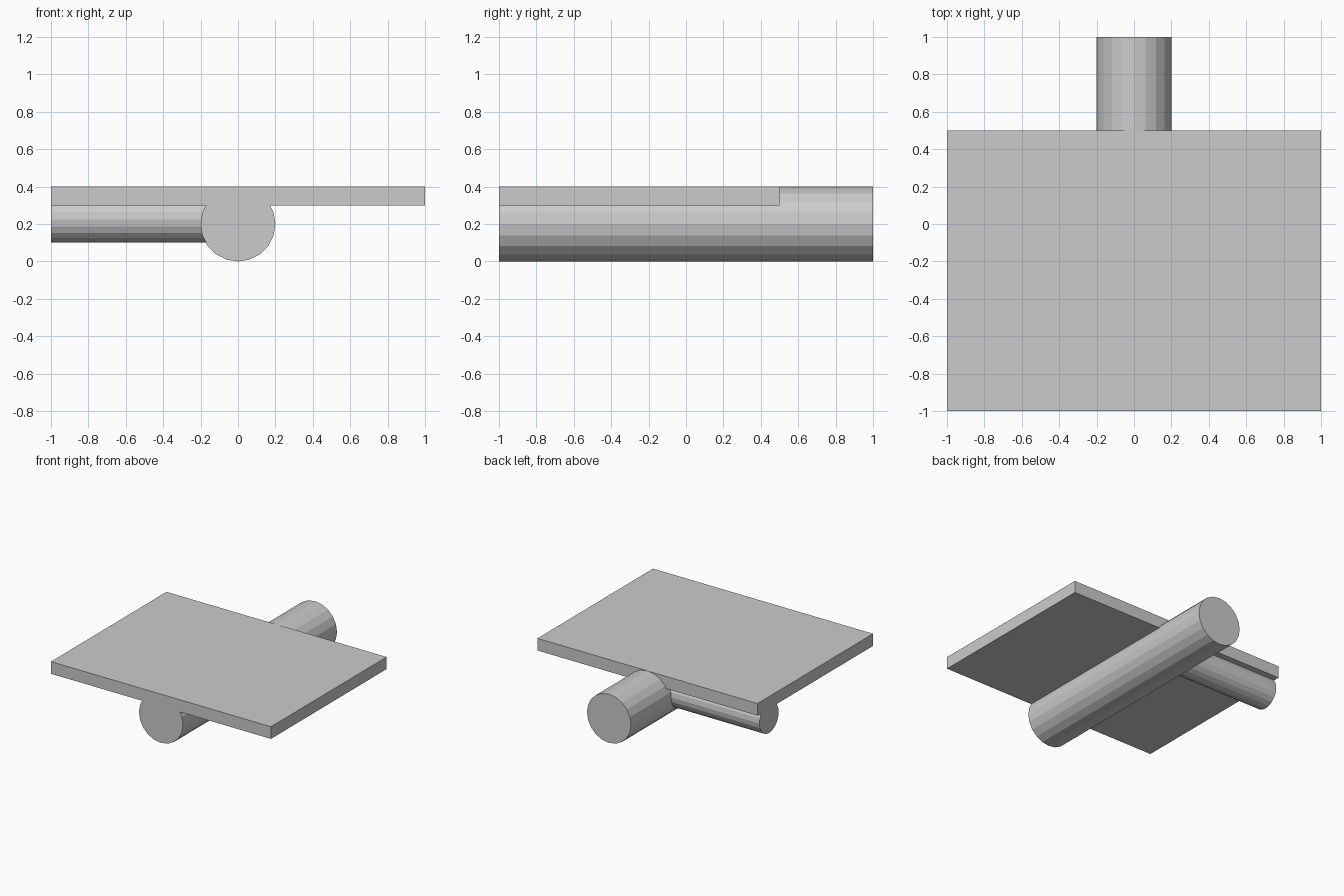
import bpy
from math import pi

if "Cube" in bpy.data.objects:
    bpy.data.objects.remove(bpy.data.objects["Cube"])


def rod(name, radius, length, location, rotation):
    bpy.ops.mesh.primitive_cylinder_add(vertices=20, radius=radius, depth=length,
                                        location=location, rotation=rotation)
    bpy.context.object.name = name


def box(name, size, location):
    bpy.ops.mesh.primitive_cube_add(size=1, location=location)
    obj = bpy.context.object
    obj.name = name
    obj.scale = size
    bpy.ops.object.transform_apply(location=False, rotation=False, scale=True)


# Flat plate on top
box("top_plate", (2, 1.5, 0.1), (0, -0.25, 0.35))

# Long rod running front to back
rod("main_rod", 0.2, 2, (0, 0, 0.2), (pi / 2, 0, 0))

# Thinner side rod under the plate, ending inside the main rod
rod("side_rod", 0.125, 1, (-0.5, 0.35, 0.225), (0, pi / 2, 0))
